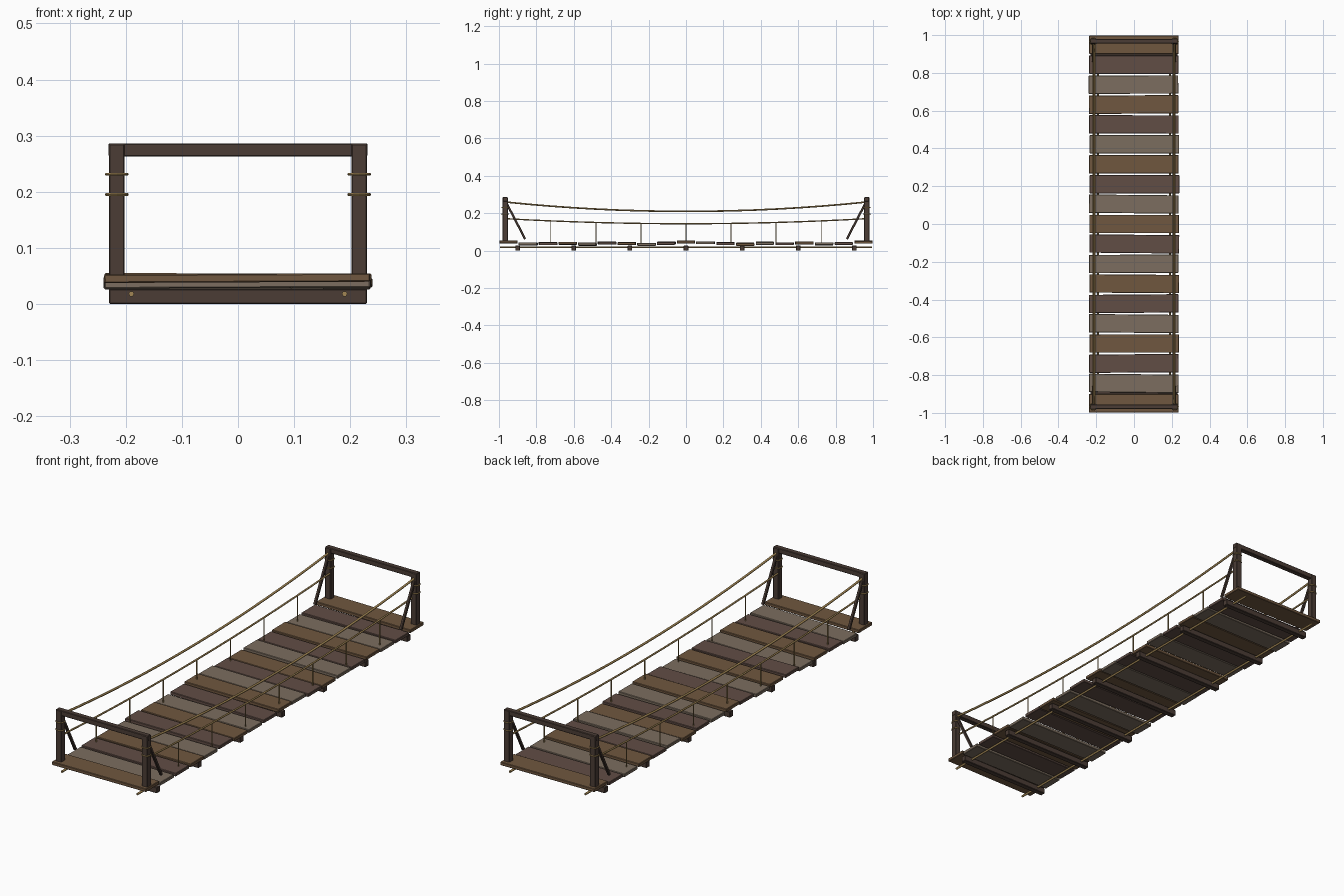
import bpy, math, random
from mathutils import Vector

if "Cube" in bpy.data.objects:
    bpy.data.objects.remove(bpy.data.objects["Cube"])
random.seed(4)

def mat(name, c):
    m = bpy.data.materials.new(name)
    m.diffuse_color = (*c, 1)
    m.use_nodes = True
    m.node_tree.nodes["Principled BSDF"].inputs["Base Color"].default_value = m.diffuse_color
    return m

BROWN = mat("brown_wood", (0.16, 0.095, 0.05))
GREY = mat("grey_wood", (0.2, 0.155, 0.115))
PLUM = mat("reddish_wood", (0.12, 0.075, 0.06))
DARK = mat("dark_wood", (0.07, 0.046, 0.036))
ROPE = mat("rope", (0.36, 0.24, 0.09))

def box(name, loc, size, m, rot=(0, 0, 0), bevel=0.002):
    bpy.ops.mesh.primitive_cube_add(size=1, location=loc, rotation=rot)
    o = bpy.context.object
    o.name = name
    o.scale = size
    bpy.ops.object.transform_apply(location=False, rotation=False, scale=True)
    o.data.materials.append(m)
    if bevel:
        b = o.modifiers.new("bevel", 'BEVEL')
        b.width, b.segments = bevel, 1
    return o

def beam(name, a, b, w, m):
    a, b = Vector(a), Vector(b)
    d = b - a
    return box(name, (a + b) / 2, (w, w, d.length), m,
               d.to_track_quat('Z', 'Y').to_euler())

def rope(name, pts, r):
    c = bpy.data.curves.new(name, 'CURVE')
    c.dimensions = '3D'
    c.bevel_depth, c.bevel_resolution, c.use_fill_caps = r, 1, True
    s = c.splines.new('POLY')
    s.points.add(len(pts) - 1)
    for p, q in zip(s.points, pts):
        p.co = (*q, 1)
    c.materials.append(ROPE)
    o = bpy.data.objects.new(name, c)
    bpy.context.collection.objects.link(o)

def sag(y, mid, end):
    return mid + (end - mid) * (y / 0.965) ** 2

# Deck planks, slightly uneven
heights = [.046, .036, .038, .039, .034, .041, .038, .034, .040, .047]
heights += [.042, .038, .034, .040, .037, .041, .036, .038, .046]
for i, z in enumerate(heights):
    end = i in (0, 18)
    box("plank", (random.uniform(-.003, .003), -0.949 + i * 1.898 / 18, z),
        (0.474, 0.097, 0.015), (BROWN, GREY, PLUM)[i % 3],
        (0, random.uniform(-.006, .006), 0 if end else random.uniform(-.012, .012)))

# Cross bearers under the deck
for i in range(-3, 4):
    box("cross_bearer", (0, i * 0.3, 0.0135), (0.46, 0.025, 0.027), DARK)

for sx in (-1, 1):
    # Under-deck rope, hand rope, lower rope and hangers
    x, xl = sx * 0.216, sx * 0.207
    rope("deck_rope", [(sx * 0.19, -0.995, 0.018), (sx * 0.19, 0.995, 0.018)], 0.005)
    ys = [-0.965 + 1.93 * k / 16 for k in range(17)]
    rope("hand_rope", [(x, y, sag(y, 0.21, 0.26)) for y in ys], 0.005)
    rope("lower_rope", [(xl, y, sag(y, 0.144, 0.171)) for y in ys], 0.004)
    for k in range(-3, 4):
        y = k * 0.241
        rope("hanger", [(xl, y, 0.042), (xl, y, sag(y, 0.144, 0.171))], 0.0028)
    # End posts, braces and lashings
    for sy in (-1, 1):
        y = sy * 0.967
        box("post", (x, y, 0.165), (0.028, 0.028, 0.24), DARK)
        beam("brace", (x, sy * 0.96, 0.255), (x, sy * 0.86, 0.062), 0.012, DARK)
        for z in (0.195, 0.231):
            bpy.ops.mesh.primitive_torus_add(location=(x, y, z), major_radius=0.0185,
                minor_radius=0.0028, major_segments=12, minor_segments=6)
            o = bpy.context.object
            o.name = "lashing"
            o.data.materials.append(ROPE)

# Top rails joining the posts
for sy in (-1, 1):
    box("top_rail", (0, sy * 0.967, 0.2745), (0.462, 0.024, 0.023), DARK)
